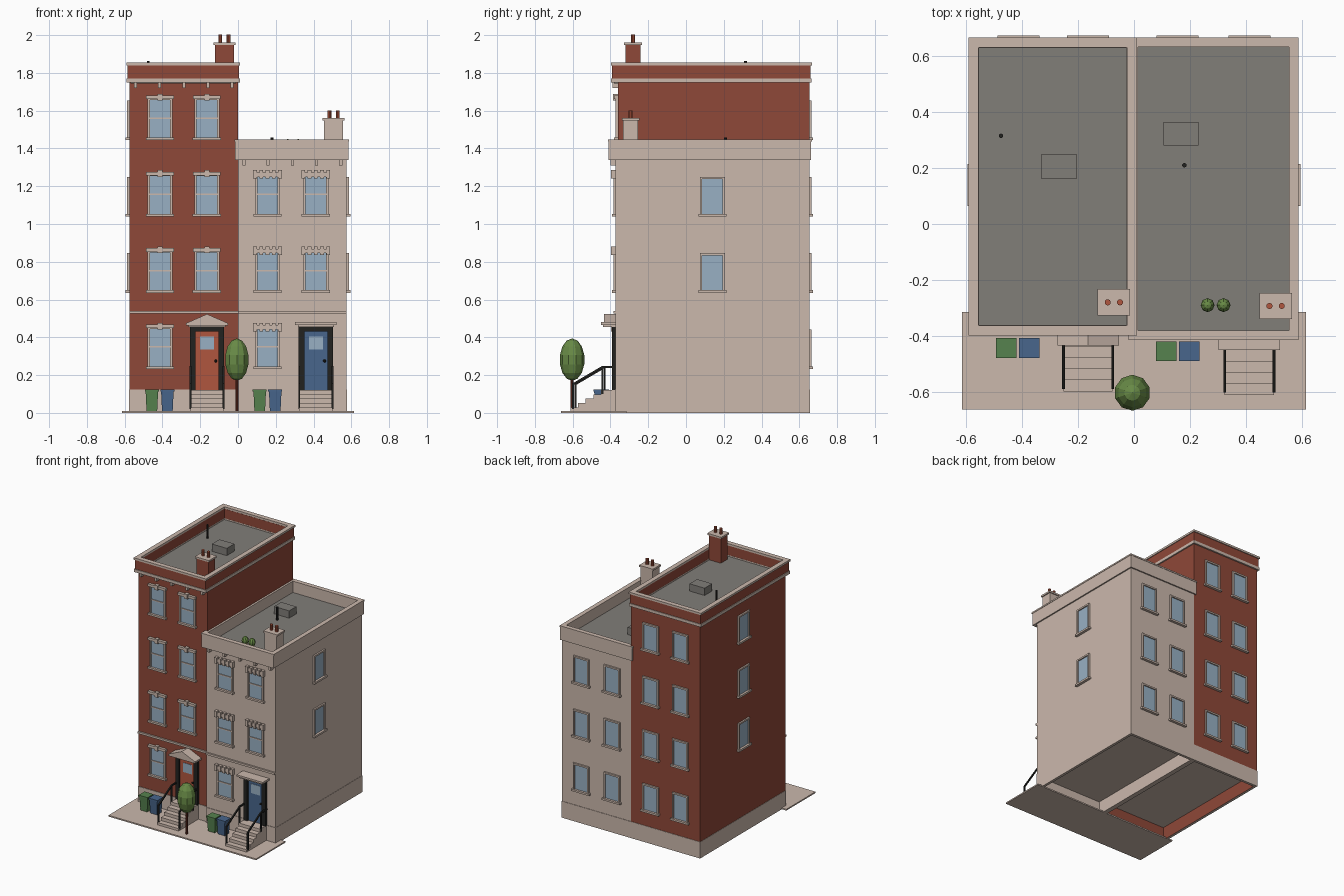
import bpy, bmesh, math
from mathutils import Matrix, Vector

if "Cube" in bpy.data.objects:
    bpy.data.objects.remove(bpy.data.objects["Cube"])


def lin(c):
    c /= 255
    return c / 12.92 if c <= 0.04045 else ((c + 0.055) / 1.055) ** 2.4


COLOURS = {"stone": (203, 184, 172), "brick": (143, 72, 56), "roof_grey": (129, 126, 121),
           "glass": (152, 176, 196), "black": (34, 34, 32), "terracotta": (176, 86, 62),
           "blue": (72, 102, 140), "bin_green": (86, 130, 78), "leaf": (104, 138, 70),
           "bark": (105, 48, 36)}
NAMES = list(COLOURS)
MATS = []
for n, rgb in COLOURS.items():
    m = bpy.data.materials.new(n)
    m.diffuse_color = (*[lin(c) for c in rgb], 1)
    m.use_nodes = True
    m.node_tree.nodes["Principled BSDF"].inputs["Base Color"].default_value = m.diffuse_color
    MATS.append(m)


class Part:
    """Collects simple solids into one named object."""

    def __init__(self, name):
        self.name, self.bm, self.M = name, bmesh.new(), Matrix()

    def paint(self, verts, mat):
        for f in {f for v in verts for f in v.link_faces}:
            f.material_index = NAMES.index(mat)

    def box(self, x0, x1, y0, y1, z0, z1, mat, taper=1.0):
        vs = bmesh.ops.create_cube(self.bm, size=1)["verts"]
        for v in vs:
            k = taper if v.co.z < 0 else 1
            v.co = self.M @ Vector(((x0 + x1) / 2 + v.co.x * (x1 - x0) * k,
                                    (y0 + y1) / 2 + v.co.y * (y1 - y0) * k,
                                    (z0 + z1) / 2 + v.co.z * (z1 - z0)))
        self.paint(vs, mat)

    def cyl(self, x, y, z0, z1, r, mat, seg=10, r2=None):
        vs = bmesh.ops.create_cone(self.bm, cap_ends=True, segments=seg, radius1=r,
                                   radius2=r2 or r, depth=z1 - z0,
                                   matrix=Matrix.Translation((x, y, (z0 + z1) / 2)))["verts"]
        self.paint(vs, mat)

    def ball(self, x, y, z, r, h, mat, seg=10, rings=7):
        mx = Matrix.Translation((x, y, z)) @ Matrix.Diagonal((r, r, h, 1))
        self.paint(bmesh.ops.create_uvsphere(self.bm, u_segments=seg, v_segments=rings,
                                             radius=1, matrix=mx)["verts"], mat)

    def prism(self, pts, vec, mat):
        vs = [self.bm.verts.new(p) for p in pts]
        f = self.bm.faces.new(vs)
        ext = bmesh.ops.extrude_face_region(self.bm, geom=[f], use_keep_orig=True)["geom"]
        top = [g for g in ext if isinstance(g, bmesh.types.BMVert)]
        bmesh.ops.translate(self.bm, verts=top, vec=vec)
        self.paint(vs + top, mat)

    def ring(self, x0, x1, y0, y1, z0, z1, t, mat, inner=None):
        def loop(d, z):
            return [self.bm.verts.new(p) for p in ((x0 + d, y0 + d, z), (x1 - d, y0 + d, z),
                                                   (x1 - d, y1 - d, z), (x0 + d, y1 - d, z))]
        ob, ot, ib, it = loop(0, z0), loop(0, z1), loop(t, z0), loop(t, z1)
        for i in range(4):
            j = (i + 1) % 4
            for a, b, m in ((ob, ot, mat), (ot, it, mat), (it, ib, inner or mat), (ib, ob, mat)):
                f = self.bm.faces.new((a[i], a[j], b[j], b[i]))
                f.material_index = NAMES.index(m)

    def done(self):
        bmesh.ops.recalc_face_normals(self.bm, faces=self.bm.faces[:])
        me = bpy.data.meshes.new(self.name)
        used = sorted({f.material_index for f in self.bm.faces})
        for f in self.bm.faces:
            f.material_index = used.index(f.material_index)
        self.bm.to_mesh(me)
        for i in used:
            me.materials.append(MATS[i])
        ob = bpy.data.objects.new(self.name, me)
        bpy.context.collection.objects.link(ob)


BACK = 0.653
ROWS = [0.232 + 0.404 * i for i in range(4)]


def window(p, x, y, z, turn, style="plain"):
    """Framed window; style picks the lintel above it."""
    p.M = Matrix.Translation((x, y, z)) @ Matrix.Rotation(turn, 4, "Z")
    front = style != "plain"
    h = 0.225 if front else 0.21
    p.box(-0.075, 0.075, -0.02, 0.005, 0, 0.014, "stone")
    for s in (-1, 1):
        p.box(s * 0.06 - 0.006, s * 0.06 + 0.006, -0.012, 0.005, 0.014, h, "stone")
    p.box(-0.054, 0.054, -0.012, 0.005, h - 0.012, h, "stone")
    p.box(-0.054, 0.054, -0.003, 0.002, 0.014, h - 0.012, "glass")
    if front:
        p.box(-0.054, 0.054, -0.008, 0.002, 0.113, 0.121, "stone")
    if style == "keystone":
        p.box(-0.073, 0.073, -0.02, 0.005, 0.217, 0.236, "stone")
        p.box(-0.013, 0.013, -0.027, 0.005, 0.21, 0.245, "stone")
    if style == "crenel":
        p.box(-0.07, 0.07, -0.018, 0.005, 0.21, 0.232, "stone")
        for c in (-0.066, -0.033, 0, 0.033, 0.066):
            p.box(c - 0.01, c + 0.01, -0.025, 0.005, 0.2, 0.245, "stone")
    p.M = Matrix()


def house(side, x0, x1, yf, top, wall, wins, style, rows):
    # walls, hollow plinth and floor
    p = Part(side + "_walls")
    p.box(x0, x1, yf, BACK, 0.12, top, wall)
    p.box(x0 + 0.01, x1 - 0.01, yf + 0.01, BACK - 0.01, 0.1, 0.121, "stone")
    p.ring(x0 - 0.002, x1 + 0.002, yf - 0.004, BACK + 0.003, 0, 0.124, 0.02, "stone", wall)
    p.box(x0, x1, yf - 0.012, yf + 0.01, 0.525, 0.54, "stone")
    p.done()
    # windows
    p = Part(side + "_windows")
    for r in range(rows):
        for i, x in enumerate(wins):
            if r or i != (1 if rows else 0):
                window(p, x, yf, ROWS[r], 0, style)
            window(p, x, BACK, ROWS[r], math.pi)
        if r:
            sx, turn = (x0, -math.pi / 2) if x0 < -0.1 else (x1, math.pi / 2)
            window(p, sx, 0.14, ROWS[r], turn)
    p.done()
    # cornice brackets
    p = Part(side + "_brackets")
    for i in range(5):
        x = x0 + 0.032 + i * 0.128
        p.box(x - 0.008, x + 0.008, yf - 0.028, yf + 0.005, top - 0.03, top, "stone")
    p.done()


house("left_house", -0.575, 0.0, -0.36, 1.75, "brick", (-0.413, -0.165), "keystone", 4)
house("right_house", 0.0, 0.575, -0.373, 1.34, "stone", (0.156, 0.412), "crenel", 3)

# parapets and roofs
p = Part("left_parapet")
p.ring(-0.59, 0.01, -0.397, 0.665, 1.748, 1.77, 0.036, "stone")
p.ring(-0.585, 0.005, -0.392, 0.66, 1.77, 1.84, 0.03, "brick")
p.ring(-0.591, 0.011, -0.398, 0.667, 1.84, 1.855, 0.036, "stone")
p.box(-0.57, -0.01, -0.38, 0.645, 1.745, 1.76, "roof_grey")
p.done()
p = Part("right_parapet")
p.ring(-0.016, 0.585, -0.411, 0.663, 1.34, 1.436, 0.028, "stone")
p.ring(-0.019, 0.588, -0.414, 0.666, 1.436, 1.447, 0.034, "stone")
p.box(0.0, 0.57, -0.39, 0.645, 1.338, 1.36, "roof_grey")
p.done()

# roof hatches and vent pipes
p = Part("roof_hatches")
p.box(-0.33, -0.205, 0.16, 0.25, 1.755, 1.815, "roof_grey")
p.box(0.105, 0.23, 0.28, 0.365, 1.355, 1.415, "roof_grey")
p.done()
p = Part("vent_pipes")
p.cyl(-0.475, 0.315, 1.755, 1.862, 0.008, "black")
p.cyl(0.18, 0.21, 1.355, 1.458, 0.008, "black")
p.done()

# chimneys
for name, cx, cy, z0, z1, mat in (("left_chimney", -0.072, -0.28, 1.755, 1.96, "brick"),
                                  ("right_chimney", 0.506, -0.293, 1.355, 1.56, "stone")):
    p = Part(name)
    p.box(cx - 0.05, cx + 0.05, cy - 0.04, cy + 0.04, z0, z1 - 0.013, mat)
    p.box(cx - 0.058, cx + 0.058, cy - 0.047, cy + 0.047, z1 - 0.013, z1, "stone")
    for s in (-1, 1):
        p.cyl(cx + s * 0.022, cy, z1, z1 + 0.042, 0.011, "terracotta")
    p.done()

# roof shrubs
p = Part("roof_shrubs")
for x in (0.263, 0.32):
    p.cyl(x, -0.29, 1.355, 1.4, 0.013, "terracotta", 8, 0.018)
    p.ball(x, -0.29, 1.42, 0.025, 0.03, "leaf", 8, 6)
p.done()

# entrances
for side, cx, yf, col in (("left", -0.164, -0.36, "terracotta"), ("right", 0.412, -0.373, "blue")):
    p = Part(side + "_door")
    for s in (-1, 1):
        p.box(cx + s * 0.076 - 0.015, cx + s * 0.076 + 0.015, yf - 0.02, yf, 0.12, 0.46, "black")
    p.box(cx - 0.061, cx + 0.061, yf - 0.02, yf, 0.432, 0.46, "black")
    p.box(cx - 0.061, cx + 0.061, yf - 0.006, yf, 0.12, 0.432, col)
    p.box(cx - 0.037, cx + 0.037, yf - 0.009, yf, 0.335, 0.405, "glass")
    p.ball(cx + 0.046, yf - 0.012, 0.275, 0.008, 0.008, "black", 8, 6)
    p.done()
    # stoop
    p = Part(side + "_steps")
    for i in range(5):
        p.box(cx - 0.088, cx + 0.088, yf - 0.078 - 0.04 * i, yf, 0.005, 0.122 - 0.0235 * i, "stone")
    p.done()
    # handrails
    p = Part(side + "_railings")
    ya, yb = yf - 0.225, yf - 0.07
    for s in (-1, 1):
        x = cx + s * 0.088
        a, b = x - 0.005, x + 0.005
        p.box(a, b, ya - 0.005, ya + 0.005, 0.02, 0.15, "black")
        p.box(a, b, yb - 0.005, yb + 0.005, 0.1, 0.245, "black")
        p.box(a, b, yb, yf, 0.237, 0.248, "black")
        p.prism([(a, ya - 0.005, 0.143), (a, yb, 0.237), (a, yb, 0.249), (a, ya - 0.005, 0.155)],
                (0.01, 0, 0), "black")
    p.done()

# door hoods
p = Part("left_pediment")
y = -0.435
p.box(-0.262, -0.066, -0.41, -0.355, 0.455, 0.475, "stone")
p.prism([(-0.274, y, 0.462), (-0.054, y, 0.462), (-0.054, y, 0.475), (-0.164, y, 0.523),
         (-0.274, y, 0.475)], (0, 0.08, 0), "stone")
p.done()
p = Part("right_hood")
p.box(0.317, 0.507, -0.44, -0.37, 0.455, 0.466, "stone")
p.box(0.302, 0.522, -0.451, -0.37, 0.466, 0.48, "stone")
p.done()

# wheelie bins
p = Part("bins")
for x, y, col in ((-0.456, -0.443, "bin_green"), (-0.374, -0.443, "blue"),
                  (0.115, -0.455, "bin_green"), (0.197, -0.455, "blue")):
    p.box(x - 0.033, x + 0.033, y - 0.031, y + 0.031, 0.008, 0.112, col, 0.85)
    p.box(x - 0.037, x + 0.037, y - 0.035, y + 0.035, 0.112, 0.124, col)
p.done()

# pavement and street tree
p = Part("pavement")
p.box(-0.615, 0.615, -0.663, -0.315, 0, 0.01, "stone")
p.done()
p = Part("street_tree")
p.cyl(-0.006, -0.603, 0.005, 0.2, 0.008, "bark", 8)
p.ball(-0.006, -0.603, 0.282, 0.066, 0.112, "leaf")
p.done()
